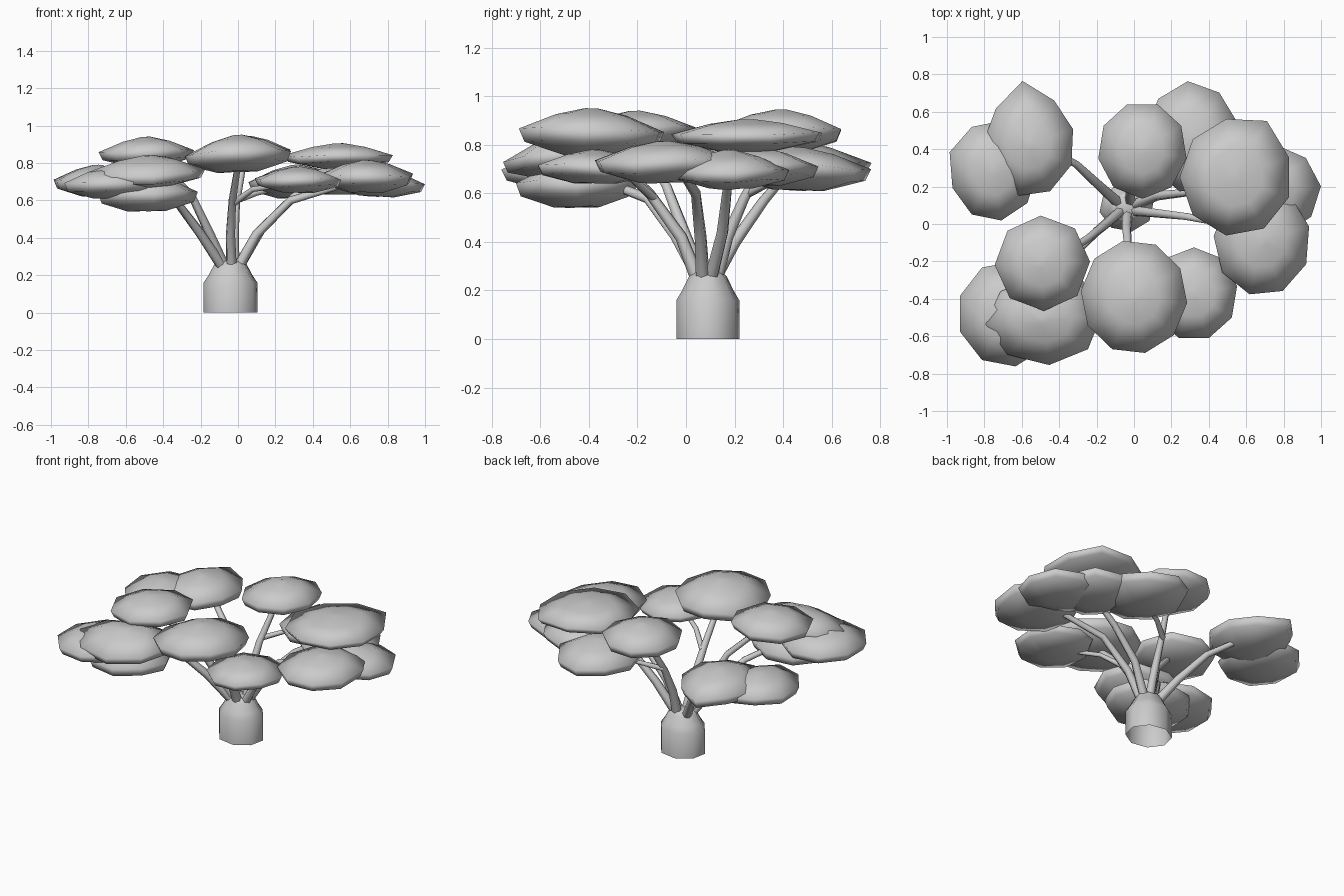
import bpy, bmesh, math, random
from mathutils import Vector

if "Cube" in bpy.data.objects:
    bpy.data.objects.remove(bpy.data.objects["Cube"])

random.seed(4)


def skin(name, rings, angle, open_bottom=False):
    """Join equal-length point rings into a capped mesh."""
    bm = bmesh.new()
    rows = [[bm.verts.new(p) for p in ring] for ring in rings]
    n = len(rows[0])
    for a, b in zip(rows, rows[1:]):
        for i in range(n):
            j = (i + 1) % n
            bm.faces.new((a[i], a[j], b[j], b[i]))
    caps = [(rows[-1], False)] + ([] if open_bottom else [(rows[0], True)])
    for row, flip in caps:
        centre = bm.verts.new(sum((v.co for v in row), Vector()) / n)
        for i in range(n):
            pair = (row[i], row[(i + 1) % n])
            bm.faces.new((pair[::-1] if flip else pair) + (centre,))
    bmesh.ops.recalc_face_normals(bm, faces=bm.faces)
    me = bpy.data.meshes.new(name)
    bm.to_mesh(me)
    bm.free()
    ob = bpy.data.objects.new(name, me)
    bpy.context.collection.objects.link(ob)
    bpy.ops.object.select_all(action='DESELECT')
    ob.select_set(True)
    bpy.context.view_layer.objects.active = ob
    bpy.ops.object.shade_smooth_by_angle(angle=math.radians(angle))
    return ob


def foliage(name, x0, x1, y0, y1, z0, z1, turn, tip=0.0, tilt=(0, 0), n=9):
    """Flat low-poly leaf pad filling a box; a vertex points at 'turn' degrees."""
    cx, cy, rx, ry, h = (x0+x1)/2, (y0+y1)/2, (x1-x0)/2, (y1-y0)/2, z1-z0
    wob = [random.uniform(-.06, .06) for _ in range(n)]
    rings = []
    for r, t in ((.38, .02), (.94, .27), (1.02, .54), (.5, .86), (.1, 1)):
        ring = []
        for i in range(n):
            a = math.radians(turn) + 2 * math.pi * i / n
            s = r * (1 + (tip if i == 0 else 0))
            dx, dy = rx * s * math.cos(a), ry * s * math.sin(a)
            z = z0 + h * (t + wob[i] * r) + dx * tilt[0] + dy * tilt[1]
            ring.append((cx + dx, cy + dy, z))
        rings.append(ring)
    skin(name, rings, 170)


def branch(name, points, r0, r1, n=6):
    """Tapered tube through a few points."""
    pts = [Vector(p) for p in points]
    rings = []
    for k, p in enumerate(pts):
        d = (pts[min(k+1, len(pts)-1)] - pts[max(k-1, 0)]).normalized()
        u = d.cross(Vector((.3, 1, .1))).normalized()
        v = d.cross(u)
        r = r0 + (r1 - r0) * k / (len(pts) - 1)
        rings.append([p + r * (u * math.cos(2*math.pi*i/n) + v * math.sin(2*math.pi*i/n))
                      for i in range(n)])
    skin(name, rings, 70)


# Stout trunk, open underneath
skin("trunk", [[(-.04 + r * math.cos(math.pi * i / 4 + .2),
                 .09 + .9 * r * math.sin(math.pi * i / 4 + .2), z) for i in range(8)]
               for r, z in ((.147, 0), (.147, .16), (.12, .2), (.09, .255), (.07, .275))],
     60, open_bottom=True)

# Branches fanning from the trunk top
branch("branch_front", [(-.035, .05, .24), (-.04, -.02, .42), (-.03, -.15, .6), (0, -.35, .79)], .03, .017)
branch("branch_back", [(-.02, .12, .24), (-.02, .17, .42), (-.01, .24, .58), (.03, .36, .8)], .03, .017)
branch("branch_front_left", [(-.07, .07, .24), (-.15, 0, .42), (-.25, -.08, .63), (-.45, -.2, .83)], .03, .017)
branch("branch_low_left", [(-.08, .06, .24), (-.2, -.04, .42), (-.32, -.16, .58), (-.5, -.42, .68)], .03, .017)
branch("branch_back_left", [(-.08, .11, .24), (-.18, .2, .4), (-.31, .32, .57), (-.5, .43, .7)], .03, .017)
branch("branch_right", [(.0, .1, .24), (.12, .15, .44), (.3, .17, .62), (.6, .22, .81)], .03, .017)
branch("branch_front_right", [(.0, .07, .24), (.1, .06, .42), (.28, .04, .6), (.65, -.03, .71)], .03, .017)
branch("twig_front", [(-.03, -.13, .58), (.08, -.22, .66), (.3, -.38, .69)], .018, .012)
branch("twig_back", [(-.01, .26, .6), (.1, .34, .64), (.32, .46, .69)], .018, .012)

# Foliage pads: x range, y range, z range, turn, tip, tilt
foliage("foliage_front", -.28, .28, -.69, -.09, .75, .95, 30, 0, (.04, 0), 10)
foliage("foliage_back", -.19, .28, .14, .65, .77, .945, 70)
foliage("foliage_front_left", -.74, -.24, -.46, .04, .78, .94, 92, 0, (.04, .04), 8)
foliage("foliage_right", .25, .84, -.06, .56, .77, .905, 60, .1, (0, .02), 9)
foliage("foliage_low_right", .43, .94, -.38, .2, .64, .815, 15)
foliage("foliage_far_right", .48, .99, -.06, .42, .62, .78, 5, .02, (-.06, 0))
foliage("foliage_right_bridge", .3, .8, .04, .54, .63, .79, 50)
foliage("foliage_low_front", .09, .55, -.62, -.13, .64, .78, -70)
foliage("foliage_low_back", .06, .56, .17, .75, .61, .79, 95, .03)
foliage("foliage_back_left", -.8, -.32, .15, .7, .63, .82, 97, .22, (.05, 0))
foliage("foliage_far_left", -.98, -.52, .02, .55, .62, .79, 160, .07)
foliage("foliage_corner_left", -.94, -.42, -.76, -.2, .61, .78, -80)
foliage("foliage_corner_front", -.78, -.18, -.75, -.28, .67, .84, 185, .03, (.03, .1), 8)
foliage("foliage_corner_low", -.76, -.22, -.7, -.2, .54, .74, -40)
